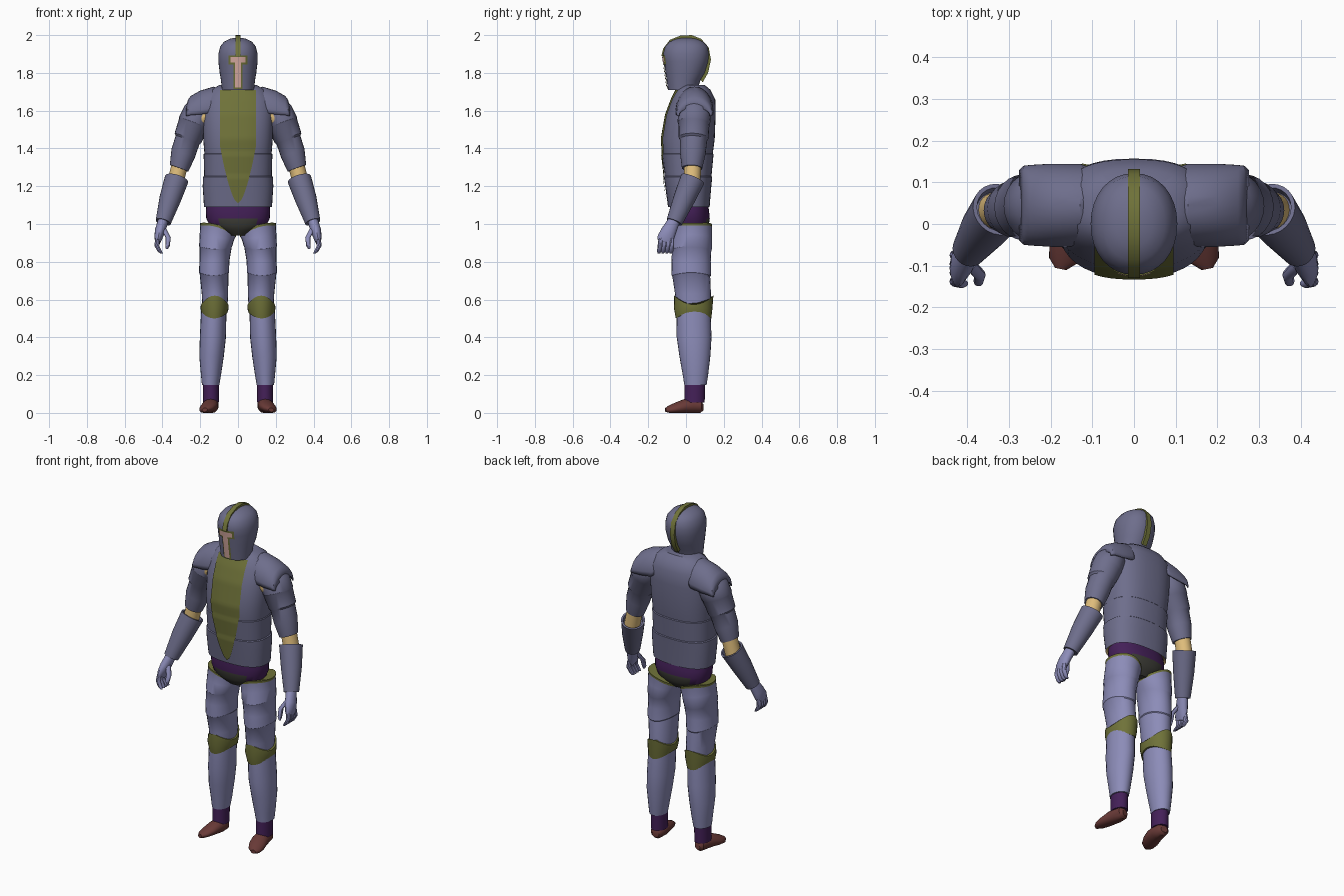
import bpy, bmesh, math
from mathutils import Vector


def mat(name, r, g, b):
    lin = [((c / 255 + 0.055) / 1.055) ** 2.4 for c in (r, g, b)]
    m = bpy.data.materials.new(name)
    m.diffuse_color = (*lin, 1)
    return m


STEEL = mat("dark_steel", 110, 110, 140)
PALE = mat("pale_steel", 140, 140, 184)
OLIVE = mat("olive_trim", 111, 114, 57)
PURPLE = mat("purple_cloth", 68, 32, 88)
BROWN = mat("brown_leather", 105, 58, 55)
SKIN = mat("skin", 220, 175, 165)
TAN = mat("tan_cloth", 224, 190, 124)
DARK = mat("dark_cloth", 62, 62, 56)


def finish(name, bm, mats, mirror=False, angle=35):
    me = bpy.data.meshes.new(name)
    bm.to_mesh(me)
    bm.free()
    for m in mats:
        me.materials.append(m)
    for p in me.polygons:
        p.use_smooth = True
    me.set_sharp_from_angle(angle=math.radians(angle))
    ob = bpy.data.objects.new(name, me)
    bpy.context.collection.objects.link(ob)
    if mirror:
        ob.modifiers.new("Mirror", 'MIRROR').use_mirror_merge = False
    return ob


def loft(name, rings, mats, up=(0, 0, 1), p=2, n=24, mirror=False, rule=None):
    """Rings are (x, y, z, rx, ry, wave, slope), set square to the up axis."""
    bm = bmesh.new()
    q = Vector((0, 0, 1)).rotation_difference(Vector(up).normalized())
    rows = []
    for x, y, z, rx, ry, *extra in rings:
        wave, slope = (extra + [0, 0])[:2]
        row = []
        for k in range(n):
            a = 2 * math.pi * k / n
            c, s = math.cos(a), math.sin(a)
            v = Vector((rx * math.copysign(abs(c) ** (2 / p), c),
                        ry * math.copysign(abs(s) ** (2 / p), s),
                        slope * rx * c - wave * math.cos(2 * a)))
            v = q @ v + Vector((x, y, z))
            v.z = max(v.z, 0)
            row.append(bm.verts.new(v))
        rows.append(row)
    faces = [(0, bm.faces.new(rows[0][::-1]))]
    for i, (a, b) in enumerate(zip(rows, rows[1:])):
        for k in range(n):
            j = (k + 1) % n
            faces.append((i, bm.faces.new((a[k], a[j], b[j], b[k]))))
    faces.append((len(rows) - 2, bm.faces.new(rows[-1])))
    if rule:
        for i, f in faces:
            f.material_index = rule(i, f.calc_center_median())
    bmesh.ops.recalc_face_normals(bm, faces=bm.faces)
    return finish(name, bm, mats, mirror)


def front_y(rings, p, x, z):
    """Front surface of a loft at x, z."""
    for a, b in zip(rings, rings[1:]):
        if a[2] <= z <= b[2]:
            t = (z - a[2]) / (b[2] - a[2])
            cy, rx, ry = [a[i] + t * (b[i] - a[i]) for i in (1, 3, 4)]
            return cy - ry * max(0, 1 - abs(x / rx) ** p) ** (1 / p)


def patch(name, rings, p, z0, z1, half, off, m, rows=10, cols=10):
    """Thin plate that follows the front of a loft."""
    bm = bmesh.new()
    grid = []
    for i in range(rows + 1):
        z = z0 + (z1 - z0) * i / rows
        xs = [half(z) * (2 * k / cols - 1) for k in range(cols + 1)]
        grid.append([bm.verts.new((x, front_y(rings, p, x, z) - off, z)) for x in xs])
    for a, b in zip(grid, grid[1:]):
        for k in range(cols):
            bm.faces.new((a[k], a[k + 1], b[k + 1], b[k]))
    return finish(name, bm, [m])


# Breastplate and back, with overlapping waist bands
P = 2.5
torso = [(0, .015, 1.09, .18, .11), (0, .012, 1.20, .187, .122), (0, .011, 1.25, .185, .128),
         (0, .011, 1.254, .179, .124), (0, .010, 1.37, .182, .136), (0, .010, 1.374, .178, .132),
         (0, .012, 1.45, .184, .140), (0, .026, 1.58, .188, .131), (0, .040, 1.66, .18, .115),
         (0, .040, 1.71, .145, .090), (0, .040, 1.735, .10, .060)]
loft("breastplate", [(0, .015, 1.10, .168, .10)] + torso, [STEEL, TAN], p=P, n=40,
     rule=lambda i, c: int(i == 0))
patch("chest_stripe", torso, P, 1.11, 1.709,
      lambda z: .095 * min(1, max(0, (z - 1.11) / .3)) ** .6, .006, OLIVE, 40)

# Helmet with crest and T-shaped face opening
helm = [(0, -.017, 1.71, .085, .078), (0, -.013, 1.76, .09, .089), (0, -.004, 1.80, .097, .104),
        (0, .001, 1.86, .104, .117), (0, 0, 1.90, .104, .122), (0, .002, 1.94, .094, .113),
        (0, .002, 1.965, .074, .09), (0, .002, 1.98, .045, .055), (0, .002, 1.986, .015, .018)]
loft("helmet", helm, [STEEL], p=2.1, n=32)
for name, hw, z0, z1, off, m in (
        ("visor_bar_trim", .050, 1.845, 1.893, .004, OLIVE),
        ("visor_slot_trim", .024, 1.715, 1.85, .004, OLIVE),
        ("face_bar", .041, 1.855, 1.883, .007, SKIN),
        ("face_slot", .016, 1.722, 1.857, .007, SKIN)):
    patch(name, helm, 2.1, z0, z1, lambda z, hw=hw: hw, off, m)
arc = [(-.130, 1.89), (-.120, 1.93), (-.085, 1.975), (-.03, 1.997), (.03, 2.0), (.08, 1.98),
       (.12, 1.935), (.132, 1.87), (.117, 1.80), (.088, 1.75)]
bm = bmesh.new()
rows = [[bm.verts.new(v) for v in ((-.014, y, z), (.014, y, z),
         (.014, y * .85, 1.87 + (z - 1.87) * .85), (-.014, y * .85, 1.87 + (z - 1.87) * .85))]
        for y, z in arc]
for a, b in zip(rows, rows[1:]):
    for k in range(4):
        bm.faces.new((a[k], a[(k + 1) % 4], b[(k + 1) % 4], b[k]))
bm.faces.new(rows[0])
bm.faces.new(rows[-1])
bmesh.ops.recalc_face_normals(bm, faces=bm.faces)
finish("helmet_crest", bm, [OLIVE])

# Shoulder plates: arches along x as (x, top, bottom, half depth)
bm = bmesh.new()
rows = []
for x, top, low, ry in ((.10, 1.715, 1.62, .09), (.13, 1.727, 1.60, .1), (.2, 1.706, 1.59, .1),
                        (.25, 1.678, 1.585, .097), (.265, 1.658, 1.58, .095), (.276, 1.615, 1.575, .085)):
    rows.append([])
    for k in range(17):
        a = math.radians(-95 + 190 * k / 16)
        rows[-1].append(bm.verts.new((x, .045 + ry * math.sin(a), low + (top - low) * math.cos(a))))
for a, b in zip(rows, rows[1:]):
    for k in range(16):
        bm.faces.new((a[k], b[k], b[k + 1], a[k + 1]))
ob = finish("shoulder_plate", bm, [STEEL], mirror=True)
ob.modifiers.new("Solidify", 'SOLIDIFY').thickness = .008

# Arms
loft("upper_arm_plates", [(.312, .032, 1.295, .052, .054), (.29, .036, 1.375, .066, .068),
     (.267, .04, 1.445, .067, .072), (.265, .04, 1.455, .075, .079), (.235, .042, 1.53, .082, .082),
     (.233, .042, 1.535, .085, .086), (.205, .045, 1.60, .082, .088), (.18, .045, 1.65, .055, .06)],
     [STEEL], up=(-.34, .04, .93), mirror=True)
loft("armpit_cloth", [(.15, .01, 1.58, .05, .055), (.225, .02, 1.55, .05, .055)], [TAN],
     up=(1, 0, -.3), mirror=True)
loft("elbow_cloth", [(.335, .03, 1.2, .043, .045), (.305, .037, 1.33, .043, .045)], [TAN],
     up=(-.2, .05, 1), mirror=True)
loft("forearm_guard", [(.396, -.062, 1.01, .041, .043), (.36, -.011, 1.13, .057, .057),
     (.325, .035, 1.237, .064, .066), (.325, .035, 1.237, .054, .056), (.33, .028, 1.215, .05, .052)],
     [STEEL], up=(-.07, .095, .23), mirror=True)
loft("gauntlet_palm", [(.425, -.115, .905, .014, .04), (.422, -.108, .925, .021, .044),
     (.412, -.09, .965, .028, .04), (.397, -.065, 1.015, .028, .032)],
     [PALE], up=(-.2, .4, 1), n=16, mirror=True)
for i in range(4):
    dy = .021 * i
    loft("gauntlet_finger", [(.405, -.143 + dy, .845, .007, .007), (.414, -.142 + dy, .855, .012, .012),
         (.43, -.138 + dy, .885, .013, .013), (.425, -.133 + dy * .9, .925, .013, .013)],
         [PALE], n=10, mirror=True)
loft("gauntlet_thumb", [(.376, -.143, .868, .006, .006), (.373, -.138, .885, .012, .012),
     (.370, -.122, .93, .014, .014), (.395, -.095, .975, .015, .015)], [PALE], n=10, mirror=True)

# Hips
loft("breeches", [(0, .02, .94, .05, .06), (0, .02, .965, .10, .085), (0, .02, .99, .15, .1),
     (0, .02, 1.03, .168, .106), (0, .018, 1.07, .17, .104), (0, .015, 1.12, .165, .098)],
     [PURPLE, DARK], p=2.3, n=40,
     rule=lambda i, c: int(c.z < 1.03 and abs(c.x) < .10))

# Legs
loft("thigh_plates", [(.122, .04, .56, .066, .092), (.122, .037, .63, .07, .095),
     (.127, .028, .73, .076, .1, -.008), (.127, .028, .735, .08, .104, -.008),
     (.125, .027, .80, .079, .104), (.118, .03, .87, .085, .104, -.008),
     (.118, .03, .875, .088, .107, -.008), (.112, .034, .93, .091, .103, 0, .15),
     (.106, .037, .972, .094, .1, .01, .32), (.106, .037, .985, .096, .102, .01, .32),
     (.106, .037, .986, .088, .094, .01, .32)], [PALE, OLIVE], mirror=True,
     rule=lambda i, c: int(i >= 8))
loft("knee_guard", [(.125, .04, .515, .069, .094, -.015), (.124, .038, .555, .075, .102),
     (.123, .041, .597, .073, .104, .024)], [OLIVE], mirror=True)
loft("shin_guard", [(.145, .05, .148, .046, .059), (.143, .05, .2, .053, .067),
     (.14, .047, .3, .065, .082), (.133, .043, .4, .069, .092), (.128, .04, .54, .067, .09)],
     [PALE], mirror=True)
loft("ankle_cloth", [(.143, .045, .055, .042, .054), (.143, .047, .17, .042, .054)],
     [PURPLE], mirror=True)
loft("shoe", [(.138, .09, .03, .02, .018), (.14, .075, .036, .035, .036), (.143, .03, .038, .042, .04),
     (.15, -.01, .036, .045, .036), (.16, -.05, .028, .045, .028), (.17, -.088, .02, .035, .019),
     (.176, -.108, .016, .014, .011)], [BROWN], up=(.2, -.98, 0), n=20, mirror=True)
